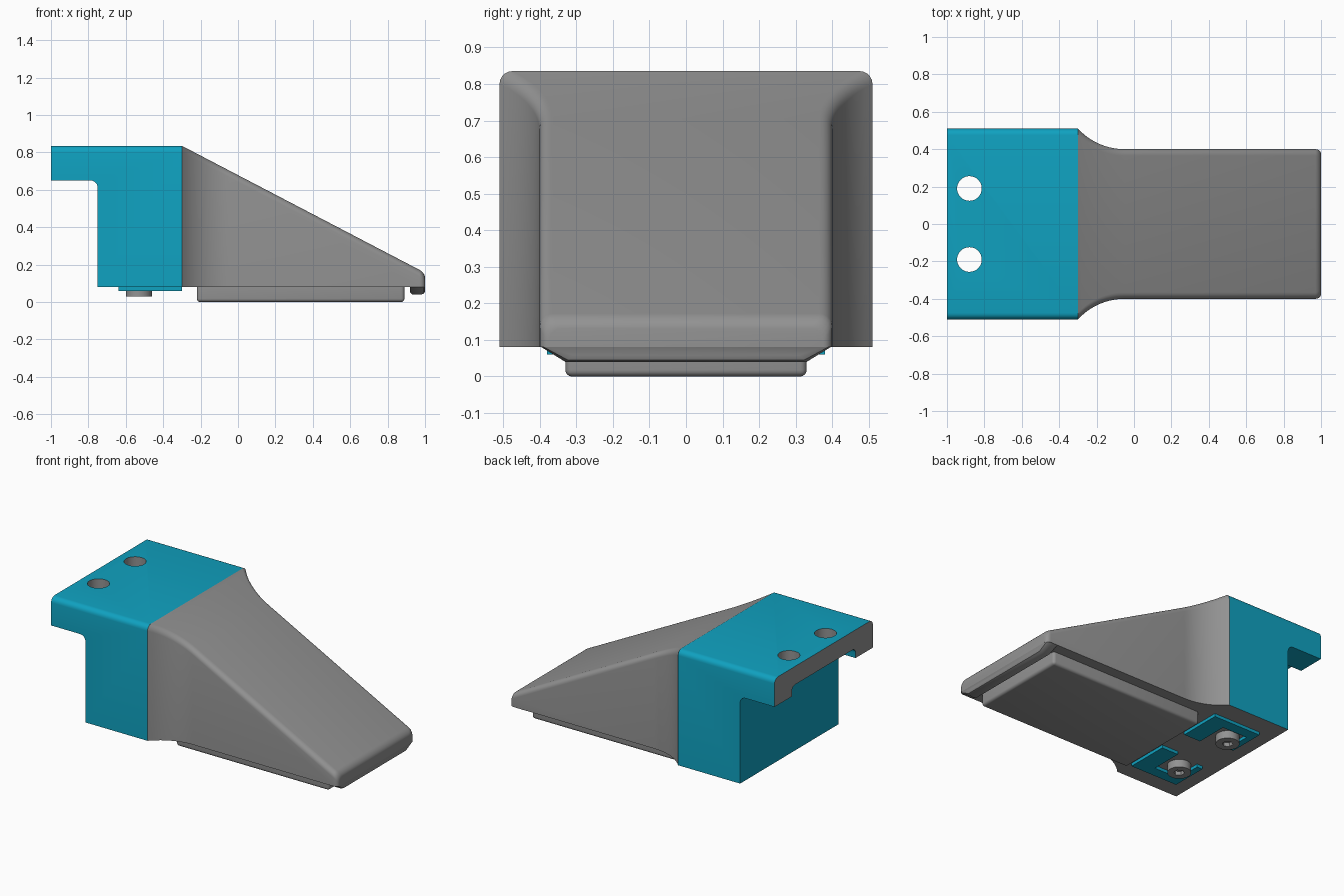
import bpy, bmesh, math
from mathutils import Matrix

if "Cube" in bpy.data.objects:
    bpy.data.objects.remove(bpy.data.objects["Cube"], do_unlink=True)


def material(name, rgb):
    m = bpy.data.materials.new(name)
    m.use_nodes = True
    col = (*rgb, 1.0)
    m.diffuse_color = col
    bsdf = m.node_tree.nodes["Principled BSDF"]
    bsdf.inputs["Base Color"].default_value = col
    bsdf.inputs["Roughness"].default_value = 0.6
    return m


teal = material("teal", (0.005, 0.36, 0.53))
grey = material("grey", (0.29, 0.29, 0.29))

BASE, TOP, HALF = 0.08, 0.835, 0.51     # underside, top height, half width
SEAM = -0.30                            # where the block meets the ramp


def make(name, bm, mats):
    bmesh.ops.recalc_face_normals(bm, faces=bm.faces)
    me = bpy.data.meshes.new(name)
    bm.to_mesh(me)
    bm.free()
    for m in mats:
        me.materials.append(m)
    ob = bpy.data.objects.new(name, me)
    bpy.context.collection.objects.link(ob)
    return ob


def select(ob):
    bpy.ops.object.select_all(action='DESELECT')
    ob.select_set(True)
    bpy.context.view_layer.objects.active = ob


def smooth(ob):
    select(ob)
    bpy.ops.object.shade_smooth_by_angle(angle=math.radians(35))


def cut(ob, cutter):
    select(ob)
    mod = ob.modifiers.new("cut", 'BOOLEAN')
    mod.operation = 'DIFFERENCE'
    mod.solver = 'EXACT'
    mod.object = cutter
    bpy.ops.object.modifier_apply(modifier=mod.name)
    bpy.data.objects.remove(cutter, do_unlink=True)


def box(name, x, y, z, mats, bevel=0.0, pick=lambda e: True):
    bm = bmesh.new()
    bmesh.ops.create_cube(bm, size=1)
    for v in bm.verts:
        for i, (a, b) in enumerate((x, y, z)):
            v.co[i] = a if v.co[i] < 0 else b
    if bevel:
        bmesh.ops.bevel(bm, geom=[e for e in bm.edges if pick(e)], offset=bevel,
                        segments=4, profile=0.5, affect='EDGES')
    return make(name, bm, mats)


def cylinder(name, x, y, z, r, sides, mats, index=0):
    bm = bmesh.new()
    bmesh.ops.create_cone(bm, cap_ends=True, segments=sides, radius1=r, radius2=r,
                          depth=z[1] - z[0],
                          matrix=Matrix.Translation((x, y, (z[0] + z[1]) / 2)))
    for f in bm.faces:
        f.material_index = index
    return make(name, bm, mats)


def loft(name, sections, mats):
    bm = bmesh.new()
    rings = [[bm.verts.new(p) for p in s] for s in sections]
    n = len(rings[0])
    for a, b in zip(rings, rings[1:]):
        for i in range(n):
            j = (i + 1) % n
            bm.faces.new((a[i], a[j], b[j], b[i]))
    bm.faces.new(rings[0])
    bm.faces.new(rings[-1])
    return make(name, bm, mats)


# Mounting block: side profile with a filleted overhang, extruded across y
fillet = [(-0.79 + 0.04 * math.sin(a), 0.61 + 0.04 * math.cos(a))
          for a in (math.radians(15 * i) for i in range(7))]
profile = [(SEAM, BASE), (SEAM, TOP), (-1.0, TOP), (-1.0, 0.65)] + fillet + [(-0.75, BASE)]
bm = bmesh.new()
face = bm.faces.new([bm.verts.new((x, -HALF, z)) for x, z in profile])
ext = bmesh.ops.extrude_face_region(bm, geom=[face])
for v in ext["geom"]:
    if isinstance(v, bmesh.types.BMVert):
        v.co.y = HALF
long_edges = [e for e in bm.edges if all(v.co.z > TOP - 0.001 for v in e.verts)
              and abs(e.verts[0].co.y - e.verts[1].co.y) < 0.001]
bmesh.ops.bevel(bm, geom=long_edges, offset=0.035, segments=5, profile=0.5, affect='EDGES')
# Grey end face and underside, teal elsewhere
bm.normal_update()
for f in bm.faces:
    c = f.calc_center_median()
    if c.x < -0.999 or c.z < BASE + 0.001:
        f.material_index = 1
block = make("mounting_block", bm, [teal, grey])

# Channel beneath the overhang and two grey-walled bolt holes
cut(block, box("channel_cutter", (-1.1, -0.75), (-0.33, 0.33), (0.5, 0.715), [teal, grey], 0.03,
               lambda e: all(v.co.z > 0.7 for v in e.verts)
               and abs(e.verts[0].co.x - e.verts[1].co.x) > 0.1))
for y in (-0.19, 0.19):
    cut(block, cylinder("hole_cutter", -0.88, y, (0.5, 1.0), 0.066, 32, [teal, grey], 1))
smooth(block)


# Ramp: rounded-top cross-sections lofted along x, flaring into the block
def ramp_section(x, w, zt, r):
    right = [(w - r + r * math.cos(a), zt - r + r * math.sin(a))
             for a in (math.radians(18 * i) for i in range(6))]
    half = [(w, BASE)] + right
    return [(x, y, z) for y, z in half] + [(x, -y, z) for y, z in reversed(half)]


def slope(x):
    return TOP - 0.522 * (x - SEAM)


R = 0.339
sections = []
for i in range(13):
    x = SEAM + 0.25 * i / 12
    w = 0.40 + R - math.sqrt(R * R - (x + 0.05) ** 2)
    sections.append(ramp_section(x, w, slope(x), 0.035))
for i in range(6):
    a = math.radians(18 * i)
    x = 0.97 + 0.03 * math.sin(a)
    drop = 0.025 * (1 - math.cos(a))
    sections.append(ramp_section(x, 0.40 - drop, slope(x) - drop, 0.035))
smooth(loft("ramp", sections, [grey]))

# Tapered lip beneath the ramp tip
lip = [[(x, s * y, z) for s, y, z in
        ((-1, 0.395 - d, BASE), (-1, 0.33 - d, 0.04 + e), (1, 0.33 - d, 0.04 + e), (1, 0.395 - d, BASE))]
       for x, d, e in ((0.92, 0, 0.012), (0.932, 0, 0), (0.98, 0, 0), (0.994, 0.007, 0.005), (1.0, 0.02, 0.018))]
smooth(loft("tip_lip", lip, [grey]))

# Base pad with rounded lower edges
smooth(box("base_pad", (-0.22, 0.89), (-0.33, 0.33), (0, BASE), [grey], 0.018,
           lambda e: any(v.co.z < 0.01 for v in e.verts)))

# Screws with hexagonal sockets, each framed by a thin teal bracket
for side, s in (("left", 1), ("right", -1)):
    screw = cylinder(side + "_screw", -0.53, s * 0.22, (0.03, BASE), 0.07, 32, [grey])
    cut(screw, cylinder("socket_cutter", -0.53, s * 0.22, (0.0, 0.055), 0.032, 6, [grey]))
    smooth(screw)
    for part, x, y in (("inner", (-0.42, SEAM), (0.10, 0.38)),
                       ("end", (-0.60, -0.42), (0.31, 0.38)),
                       ("outer", (-0.64, -0.60), (0.14, 0.38))):
        box(f"{side}_bracket_{part}", x, tuple(sorted((s * y[0], s * y[1]))), (0.06, BASE), [teal])
